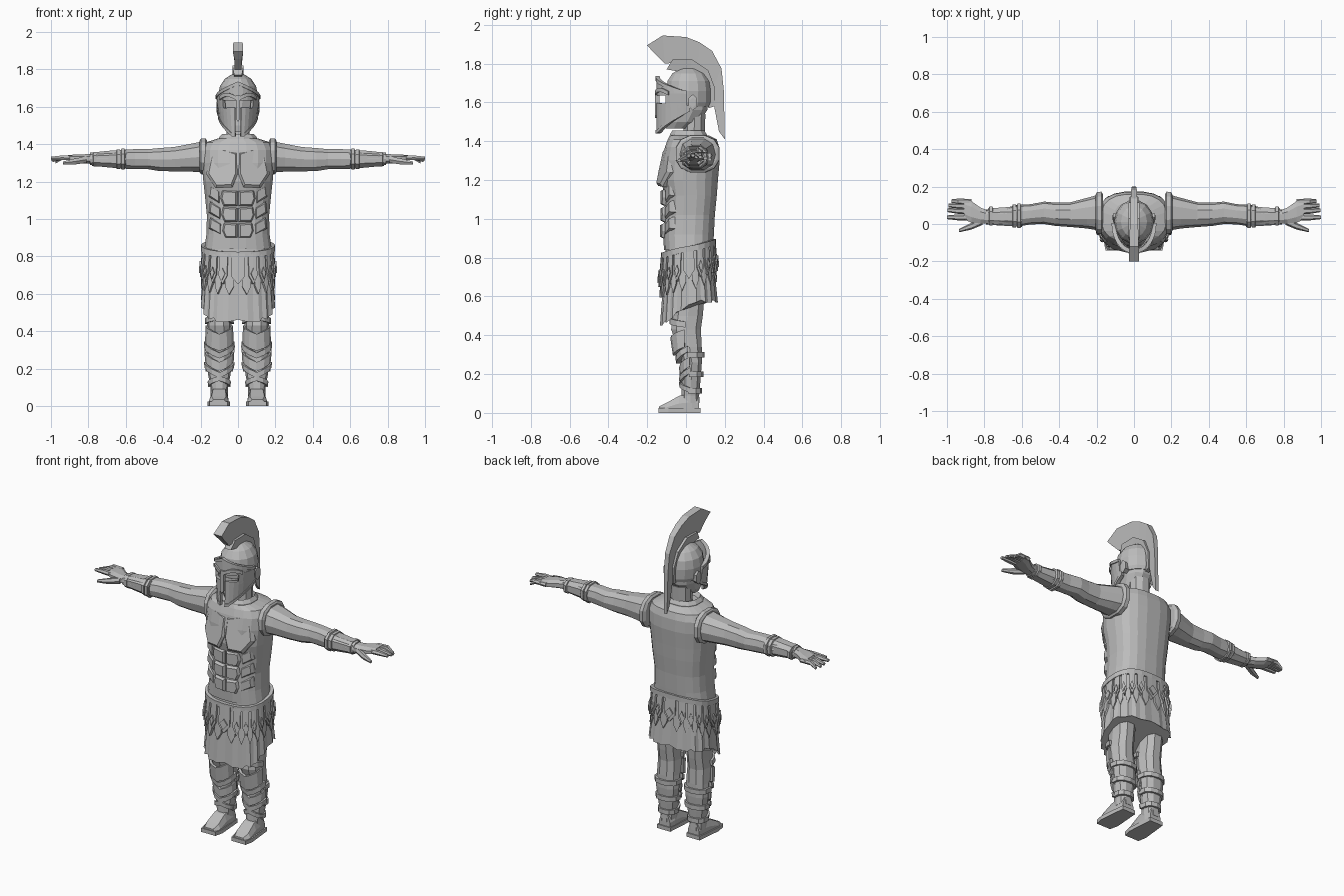
import bpy, bmesh, math

if "Cube" in bpy.data.objects:
    bpy.data.objects.remove(bpy.data.objects["Cube"])

grey = bpy.data.materials.new("plain grey")
grey.diffuse_color = (0.5, 0.5, 0.5, 1)
grey.use_nodes = True
grey.node_tree.nodes["Principled BSDF"].inputs["Base Color"].default_value = grey.diffuse_color
PI = math.pi


def make(name, verts, faces):
    bm = bmesh.new()
    vs = [bm.verts.new(v) for v in verts]
    for f in faces:
        bm.faces.new([vs[i] for i in f])
    bmesh.ops.recalc_face_normals(bm, faces=bm.faces[:])
    me = bpy.data.meshes.new(name)
    bm.to_mesh(me)
    bm.free()
    me.materials.append(grey)
    ob = bpy.data.objects.new(name, me)
    bpy.context.collection.objects.link(ob)
    return ob


def loft(name, rings):
    """Skin a list of equal closed rings and cap both ends."""
    n, m = len(rings[0]), len(rings)
    faces = [(i*n+j, i*n+(j+1) % n, (i+1)*n+(j+1) % n, (i+1)*n+j)
             for i in range(m-1) for j in range(n)]
    faces += [tuple(range(n)), tuple(range((m-1)*n, m*n))]
    return make(name, [p for r in rings for p in r], faces)


def oval(a, p=2.0):
    """Superellipse direction, angle 0 faces the front."""
    s, c = math.sin(a), math.cos(a)
    return (math.copysign(abs(s)**(2/p), s), -math.copysign(abs(c)**(2/p), c))


def zring(z, cx, cy, rx, ry, n=10, p=2.0):
    return [(cx+rx*u, cy+ry*v, z) for u, v in (oval(2*PI*(i+.5)/n, p) for i in range(n))]


def xring(x, cy, cz, ry, rz, n=8, p=2.4):
    return [(x, cy+ry*u, cz+rz*v) for u, v in (oval(2*PI*(i+.5)/n, p) for i in range(n))]


def band(name, cx, cy, rad, a0, a1, n, top, bot, t=.01, p=2.0):
    """Curved plate; rad(z) gives radii, top(a)/bot(a) give its edges."""
    rings = []
    for i in range(n+1):
        a = a0+(a1-a0)*i/n
        u, v = oval(a, p)
        ring = []
        for z, d in ((top(a), -.012), (top(a), t), (bot(a), t), (bot(a), -.012)):
            rx, ry = rad(z)
            ring.append((cx+(rx+d)*u, cy+(ry+d)*v, z))
        rings.append(ring)
    return loft(name, rings)


def plate(name, outline, y, slope=0, z0=0, inset=.8, depth=.05):
    """Bevelled muscle plate that curves back away from the middle."""
    mx = sum(q[0] for q in outline)/len(outline)
    mz = sum(q[1] for q in outline)/len(outline)
    rings = []
    for k, d in ((1, depth), (1, .014), (inset, 0)):
        pts = [(mx+(x-mx)*k, mz+(z-mz)*k) for x, z in outline]
        rings.append([(x, y+d+slope*(z-z0)+1.7*x*x, z) for x, z in pts])
    return loft(name, rings)


# cuirass: height, half width, front, back
torso = [(.84, .182, -.115, .14), (.92, .17, -.118, .145), (1.02, .168, -.112, .15),
         (1.12, .178, -.112, .16), (1.2, .187, -.13, .166), (1.3, .195, -.125, .175),
         (1.37, .195, -.11, .172), (1.41, .175, -.095, .16), (1.43, .11, -.085, .12)]
loft("cuirass", [zring(z, 0, (f+b)/2, rx, (b-f)/2, 20, 2.6) for z, rx, f, b in torso])
loft("collar", [zring(z, 0, .012, rx, ry, 12, 2.3) for z, rx, ry in
                ((1.40, .11, .1), (1.435, .105, .098), (1.455, .088, .085), (1.43, .07, .07))])


def hem_z(a):
    return .86-.035*math.cos(a)


band("cuirass_hem", 0, .013, lambda z: (.184, .128), -PI, PI, 24,
     hem_z, lambda a: hem_z(a)-.03, .014, 2.6)

# chest and belly muscles
for s, side in ((1, "left"), (-1, "right")):
    def mir(pts):
        return [(s*x, z) for x, z in pts]
    plate(side+"_chest", mir([(.002, 1.24), (.002, 1.36), (.08, 1.385), (.15, 1.34),
                              (.17, 1.24), (.12, 1.165), (.03, 1.17)]), -.152, .22, 1.2, .85)
    for i, (zb, zt, w) in enumerate(((1.07, 1.15, .085), (.985, 1.06, .08), (.9, .975, .075))):
        plate(f"{side}_belly_{i+1}", mir([(.004, zb), (.004, zt), (w, zt+.005),
                                          (w+.008, (zt+zb)/2), (w-.008, zb)]), -.133, inset=.8)
        plate(f"{side}_flank_{i+1}", mir([(w+.012, zb+.01), (w+.012, zt), (.15, zt+.035),
                                          (.157, zb+.05)]), -.124, inset=.75)
    loft(side+"_armhole_trim", [xring(s*x, .06, 1.335, ry, rz, 12) for x, ry, rz in
                                ((.165, .1, .088), (.175, .116, .1), (.198, .114, .098),
                                 (.205, .1, .088))])

# pleated skirt with a lower front hem
N = 40
skirt = []
for k in (0, .5, 1):
    ring = []
    for i in range(N):
        u, v = oval(2*PI*i/N, 2.8)
        w = 1+(.025 if i % 2 else -.025)*k
        y = .015+(.12+.027*k)*v*w
        low = .57-.12*min(1, max(0, (.03-y)/.15))+(.012 if i % 4 == 0 else 0)
        ring.append(((.172+.024*k)*u*w, y, .86+(low-.86)*k))
    skirt.append(ring)
loft("skirt", skirt)


def skirt_rad(z):
    k = (.86-z)/.3
    return .175+.024*k, .124+.026*k


# two tiers of pointed skirt straps
for tier, (count, wide, tip, t) in enumerate(((20, .115, .655, .016), (20, .1, .60, .007))):
    for i in range(count):
        c = 2*PI*(i+.5*tier)/count
        low = tip+.035-.04*math.cos(c)
        band(f"strap_{tier+1}_{i+1}", 0, .015, skirt_rad, c-wide, c+wide, 2,
             lambda a: hem_z(a)-.01, lambda a: low+.045*abs(a-c)/wide, t, 2.6)
        if tier == 0:
            band(f"strap_tip_{i+1}", 0, .015, skirt_rad, c-.07, c+.07, 2,
                 lambda a: low+.085-.03*abs(a-c)/.07,
                 lambda a: low+.022+.035*abs(a-c)/.07, .023, 2.6)

leg = [(.62, .02, .07, .08), (.5, .01, .064, .08), (.43, 0, .066, .08), (.34, .018, .068, .066),
       (.26, .03, .072, .054), (.17, .027, .06, .05), (.09, .022, .046, .048), (.05, .022, .046, .05)]


def leg_at(z):
    for a, b in zip(leg, leg[1:]):
        if b[0] <= z <= a[0]:
            k = (a[0]-z)/(a[0]-b[0])
            return [p+(q-p)*k for p, q in zip(a, b)]
    return leg[-1]


arm = [(.17, .062, 1.335, .1, .088), (.25, .058, 1.328, .082, .078), (.34, .05, 1.32, .066, .068),
       (.42, .052, 1.318, .062, .064), (.48, .06, 1.32, .06, .056), (.55, .052, 1.32, .054, .056),
       (.62, .045, 1.32, .058, .052), (.7, .037, 1.322, .046, .044), (.79, .037, 1.322, .04, .034)]

for s, side in ((1, "left"), (-1, "right")):
    # legs, greaves and feet
    cx = s*.1
    loft(side+"_leg", [zring(z, cx, cy, rx, ry, 10, 2.3) for z, cy, rx, ry in leg])
    for i, (z, h, drop, t) in enumerate(((.47, .03, .02, .012), (.43, .09, -.045, .008),
                                         (.345, .03, -.06, .014), (.29, .05, -.055, .008),
                                         (.235, .03, -.055, .014), (.13, .025, .03, .01))):
        cy = leg_at(z)[1]
        band(f"{side}_greave_{i+1}", cx, cy, lambda q: leg_at(q)[2:], -1.5, 1.5, 6,
             lambda a: z+drop*(1-abs(a)/1.5), lambda a: z-h+drop*(1-abs(a)/1.5), t, 2.3)
    for i, z in enumerate((.3, .2, .115)):
        band(f"{side}_calf_strap_{i+1}", cx, leg_at(z)[1], lambda q: leg_at(z)[2:], 1.4, 2*PI-1.4, 6,
             lambda a: z+.014, lambda a: z-.014, .011, 2.3)

    def foot_ring(y, x0, x1, h, base=0):
        g = .014 if base == 0 else 0
        return [(s*x0, y, 0), (s*x1, y, 0), (s*x1, y, h*.55), (s*(x1-g), y, h),
                (s*(x0+g), y, h), (s*x0, y, h*.55)]
    loft(side+"_foot", [foot_ring(*r) for r in ((-.138, .06, .145, .034), (-.1, .05, .155, .052),
                                                (-.035, .053, .148, .088), (.03, .053, .143, .1),
                                                (.068, .062, .136, .09))])
    loft(side+"_sole", [foot_ring(*r, 1) for r in ((-.143, .055, .152, .024), (-.09, .043, .162, .024),
                                                   (.075, .055, .145, .024))])
    # arms, forearm guards and hands
    loft(side+"_arm", [xring(s*r[0], *r[1:], 10) for r in arm])
    loft(side+"_forearm_guard", [xring(s*x, .04, 1.32, ry, rz) for x, ry, rz in
                                 ((.6, .06, .052), (.66, .055, .05), (.78, .046, .038))])
    for i, (x, ry, rz) in enumerate(((.615, .07, .06), (.64, .066, .056), (.765, .055, .042))):
        loft(f"{side}_cuff_{i+1}", [xring(s*(x+d), .043, 1.32, ry-e, rz-e) for d, e in
                                    ((-.012, .012), (-.008, 0), (.008, 0), (.012, .012))])
    loft(side+"_palm", [xring(s*x, cy, cz, ry, rz) for x, cy, cz, ry, rz in
                        ((.77, .035, 1.322, .036, .03), (.82, .045, 1.322, .045, .026),
                         (.87, .065, 1.325, .062, .022), (.91, .08, 1.326, .058, .016))])
    for i, (y, y2, tip, z2) in enumerate(((.118, .122, .975, 1.305), (.093, .1, .993, 1.312),
                                          (.066, .074, .998, 1.318), (.035, .036, 1.0, 1.326))):
        loft(f"{side}_finger_{i+1}", [xring(s*x, cy, cz, r, r*.85, 6, 2.2) for x, cy, cz, r in
                                      ((.87, y, 1.326, .016), (.94, (y+y2)/2, 1.328, .016),
                                       (tip, y2, z2, .01))])
    loft(side+"_thumb", [xring(s*x, cy, cz, r, r, 6, 2.2) for x, cy, cz, r in
                         ((.81, .015, 1.318, .02), (.87, -.012, 1.308, .018), (.935, -.035, 1.30, .009))])

# neck, head and helmet dome
loft("neck", [zring(z, 0, cy, .062, .058, 10) for z, cy in ((1.4, .04), (1.54, .045))])
loft("head", [zring(z, 0, cy, rx, ry, 12, 2.2) for z, cy, rx, ry in
              ((1.465, -.045, .045, .06), (1.5, -.02, .07, .09), (1.56, .005, .084, .108),
               (1.64, .012, .09, .108), (1.7, .012, .085, .1))])
loft("helmet_dome", [zring(z, 0, .012, rx, ry, 14) for z, rx, ry in
                     ((1.58, .092, .108), (1.6, .1, .116), (1.66, .106, .118), (1.71, .097, .11),
                      (1.75, .07, .084), (1.775, .03, .04))])


def mask_rad(z):
    return .085+.025*min(1, max(0, (z-1.44)/.2)), .148


def brim(a):
    return 1.735-.075*min(1, abs(a)/1.5)


def jaw(a):
    return 1.44+.11*max(0, abs(a)-.35)/1.3


# face guard with eye openings and a mouth slit
band("brow_guard", 0, .0, mask_rad, -1.6, 1.6, 14, brim, lambda a: 1.635, .004)
band("brim_trim", 0, .0, mask_rad, -1.6, 1.6, 14, brim, lambda a: brim(a)-.018, .01)
band("nose_guard", 0, .0, mask_rad, -.1, .1, 2, lambda a: 1.66, lambda a: 1.52+.15*abs(a), .012)
for s, side in ((1, "left"), (-1, "right")):
    band(side+"_cheek_guard", 0, .0, mask_rad, s*.16, s*1.7, 7,
         lambda a: 1.585+.012*math.cos(a), jaw, .005)
    band(side+"_temple_guard", 0, .0, mask_rad, s*.8, s*1.6, 4,
         lambda a: 1.645, lambda a: 1.575, .005)
    band(side+"_brow_arch", 0, .0, mask_rad, s*.08, s*.95, 5,
         lambda a: 1.65+.025*math.sin(abs(a)*3), lambda a: 1.63+.025*math.sin(abs(a)*3), .013)
    band(side+"_jaw_trim", 0, .0, mask_rad, s*.16, s*1.7, 7, lambda a: jaw(a)+.018, jaw, .01)
    loft(side+"_ear", [[(s*x, .035+ry*math.sin(i*PI/3), 1.60+rz*math.cos(i*PI/3)) for i in range(6)]
                       for x, ry, rz in ((.08, .02, .035), (.112, .026, .042), (.114, .014, .026))])

# crest: outer y, z, inner y, z, half width
crest = [(-.2, 1.895, -.165, 1.855, .028), (-.12, 1.945, -.11, 1.8, .025), (0, 1.937, .0, 1.81, .022),
         (.07, 1.91, .06, 1.80, .02), (.135, 1.865, .115, 1.75, .018), (.183, 1.775, .14, 1.68, .015),
         (.195, 1.66, .145, 1.58, .013), (.2, 1.41, .17, 1.45, .01)]
holder = [(-.07, 1.82, -.1, 1.77, .03), (.03, 1.822, .02, 1.75, .03), (.115, 1.765, .07, 1.72, .028),
          (.147, 1.68, .11, 1.64, .022), (.147, 1.58, .115, 1.57, .016)]
for name, rows in (("crest", crest), ("crest_holder", holder)):
    loft(name, [[(-w, a, b), (w, a, b), (w*.7, c, d), (-w*.7, c, d)] for a, b, c, d, w in rows])
